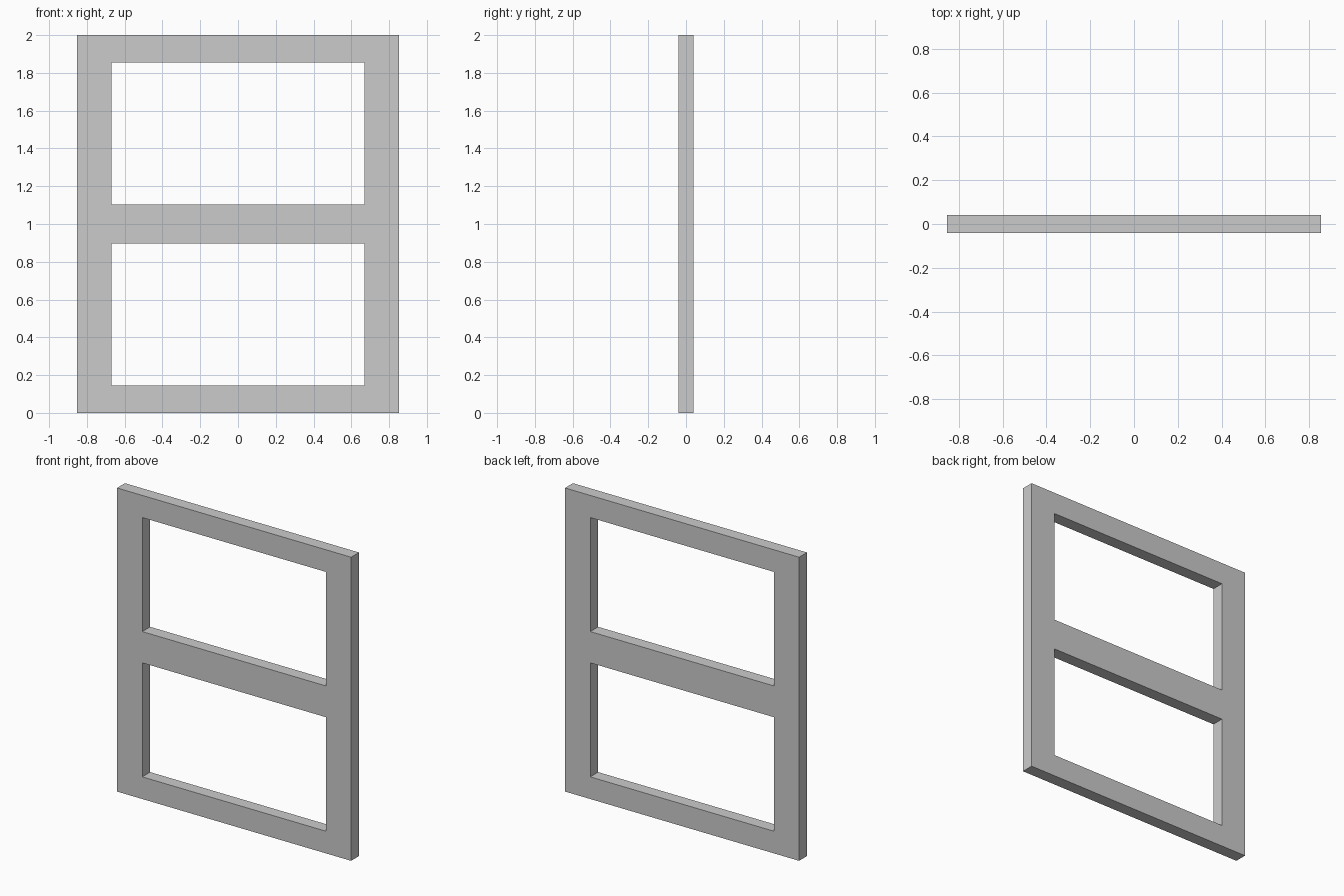
import bpy
import bmesh

if "Cube" in bpy.data.objects:
    bpy.data.objects.remove(bpy.data.objects["Cube"])

HALF_DEPTH = 0.041
XS = [-0.853, -0.669, 0.669, 0.853]             # stile edges
ZS = [0.0, 0.146, 0.897, 1.103, 1.854, 2.0]     # rail edges

bm = bmesh.new()

# Front face: grid of cells, leaving out the two window openings
grid = [[bm.verts.new((x, -HALF_DEPTH, z)) for z in ZS] for x in XS]
for i in range(len(XS) - 1):
    for j in range(len(ZS) - 1):
        if i == 1 and j in (1, 3):
            continue
        bm.faces.new((grid[i][j], grid[i + 1][j], grid[i + 1][j + 1], grid[i][j + 1]))

# Thickness: keep the front face and extrude a copy to the back
front = bm.faces[:]
extruded = bmesh.ops.extrude_face_region(bm, geom=front, use_keep_orig=True)
back = [v for v in extruded["geom"] if isinstance(v, bmesh.types.BMVert)]
bmesh.ops.translate(bm, verts=back, vec=(0, 2 * HALF_DEPTH, 0))
bmesh.ops.recalc_face_normals(bm, faces=bm.faces[:])

# Two-pane frame
mesh = bpy.data.meshes.new("window_frame")
bm.to_mesh(mesh)
bm.free()
frame = bpy.data.objects.new("window_frame", mesh)
bpy.context.collection.objects.link(frame)
